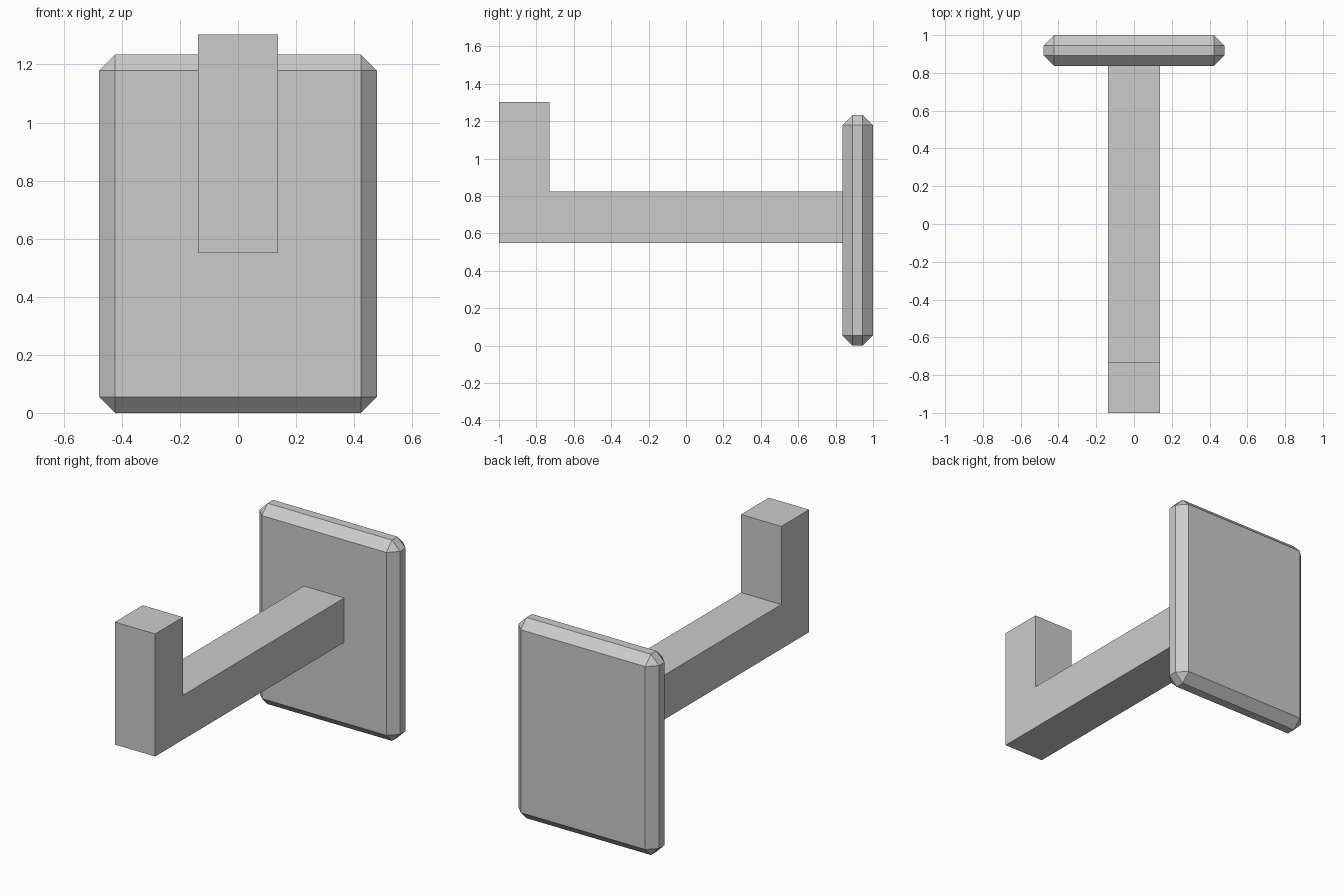
import bpy
import bmesh

cube = bpy.data.objects.get("Cube")
if cube:
    bpy.data.objects.remove(cube, do_unlink=True)

# Single grey finish
grey = bpy.data.materials.new("plain_grey")
grey.use_nodes = True
colour = (0.6, 0.6, 0.6, 1)
grey.diffuse_color = colour
grey.node_tree.nodes["Principled BSDF"].inputs["Base Color"].default_value = colour


def add_object(name, bm):
    bmesh.ops.recalc_face_normals(bm, faces=bm.faces)
    mesh = bpy.data.meshes.new(name)
    bm.to_mesh(mesh)
    bm.free()
    mesh.materials.append(grey)
    obj = bpy.data.objects.new(name, mesh)
    bpy.context.collection.objects.link(obj)
    return obj


# Wall plate: box with a single flat chamfer on every edge
bm = bmesh.new()
bmesh.ops.create_cube(bm, size=1)
bmesh.ops.scale(bm, vec=(0.956, 0.164, 1.234), verts=bm.verts)
bmesh.ops.translate(bm, vec=(0, 0.918, 0.617), verts=bm.verts)
bmesh.ops.bevel(bm, geom=bm.edges[:], offset=0.055, offset_type='OFFSET',
                segments=1, affect='EDGES')
add_object("wall_plate", bm)

# Hook arm: L-shaped side profile (y, z) extruded across its width
half_width = 0.137
profile = [(-1, 0.55), (0.836, 0.55), (0.836, 0.823),
           (-0.73, 0.823), (-0.73, 1.303), (-1, 1.303)]
bm = bmesh.new()
side = bm.faces.new([bm.verts.new((-half_width, y, z)) for y, z in profile])
extruded = bmesh.ops.extrude_face_region(bm, geom=[side], use_keep_orig=True)
moved = [v for v in extruded["geom"] if isinstance(v, bmesh.types.BMVert)]
bmesh.ops.translate(bm, vec=(2 * half_width, 0, 0), verts=moved)
add_object("hook_arm", bm)
